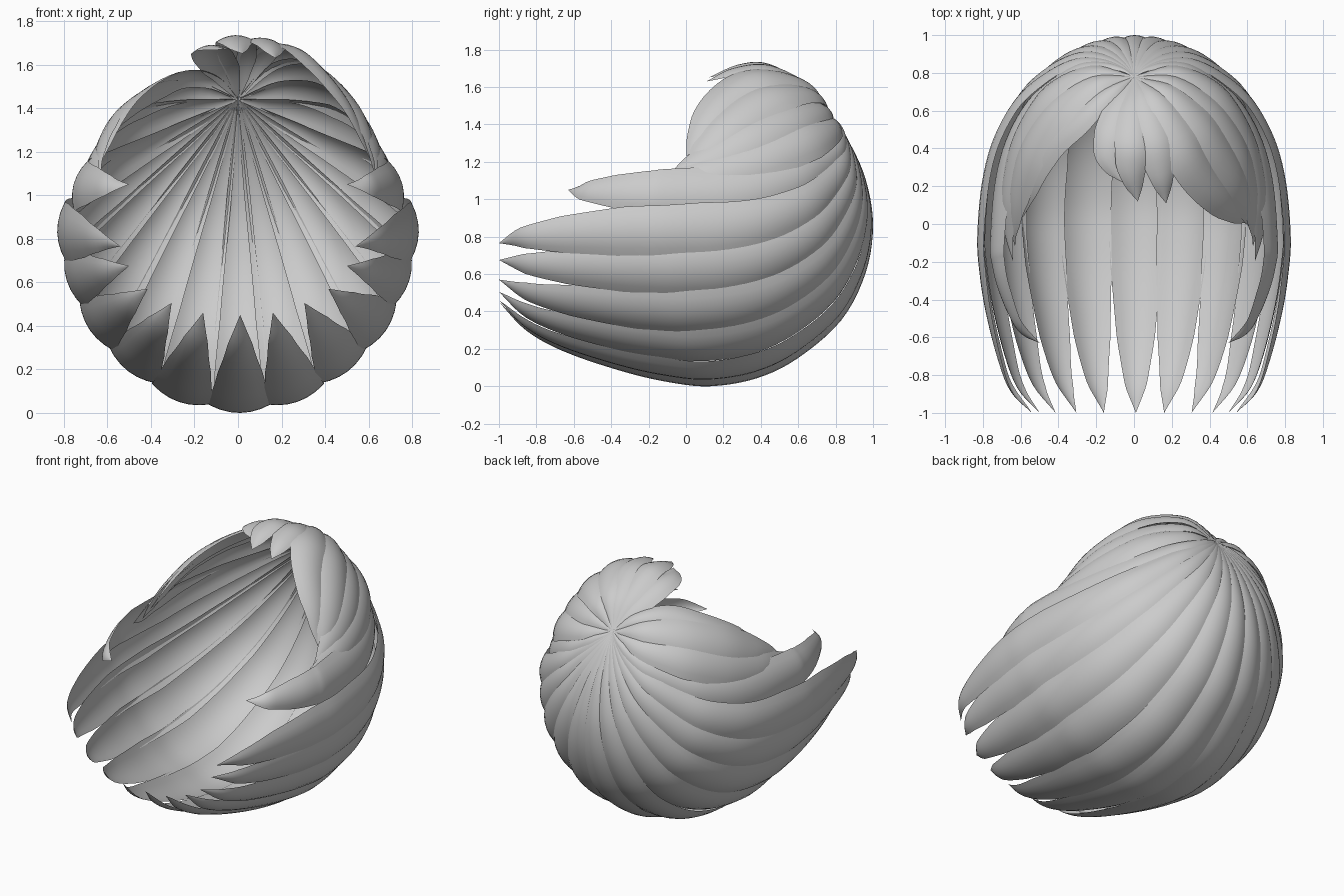
import bpy, math
from mathutils import Vector

if "Cube" in bpy.data.objects:
    bpy.data.objects.remove(bpy.data.objects["Cube"])

grey = bpy.data.materials.new("hair grey")
grey.diffuse_color = (0.6, 0.6, 0.6, 1)
grey.use_nodes = True
grey.node_tree.nodes["Principled BSDF"].inputs["Base Color"].default_value = grey.diffuse_color

CROWN = Vector((0, 0.78, 1.44))
ACROSS = (-1, -0.66, -0.33, 0, 0.33, 0.66, 1)   # points across a lock


def lookup(table, v):
    """Linear interpolation in a list of (key, value) pairs."""
    for (a, x), (b, y) in zip(table, table[1:]):
        if v <= b:
            return x + (y - x) * (v - a) / (b - a)
    return table[-1][1]


def smooth_path(pts, steps=5):
    """Catmull-Rom curve through the points."""
    p = [2 * pts[0] - pts[1]] + pts + [2 * pts[-1] - pts[-2]]
    out = []
    for i in range(1, len(p) - 2):
        for k in range(steps):
            t = k / steps
            out.append(0.5 * (2 * p[i] + (p[i + 1] - p[i - 1]) * t
                       + (2 * p[i - 1] - 5 * p[i] + 4 * p[i + 1] - p[i + 2]) * t * t
                       + (3 * p[i] - p[i - 1] - 3 * p[i + 1] + p[i + 2]) * t ** 3))
    return out + [pts[-1]]


LONG_WIDTH = [(0, .02), (.15, .36), (.35, .75), (.55, 1), (.72, .92), (.85, .68), (.94, .38), (1, 0)]
BANG_WIDTH = [(0, .04), (.15, .48), (.35, .92), (.55, 1), (.75, .88), (.9, .48), (1, 0)]


def lock(name, pts, width, widths, bulge=0.04):
    """Pointed sheet along a path, arched outwards across its width."""
    path = smooth_path([Vector(p) for p in pts])
    dist = [0]
    for a, b in zip(path, path[1:]):
        dist.append(dist[-1] + (b - a).length)
    verts, faces = [], []
    n = len(ACROSS)
    for i, p in enumerate(path):
        tangent = (path[min(i + 1, len(path) - 1)] - path[max(i - 1, 0)]).normalized()
        out = p - Vector((0, min(p.y, 0.15), 0.85))
        out = (out - tangent * out.dot(tangent)).normalized()
        side = tangent.cross(out)
        k = lookup(widths, dist[i] / dist[-1])
        for u in ACROSS:
            verts.append(p + side * (u * k * width) - out * (bulge * k * u * u))
    for i in range(len(path) - 1):
        for j in range(n - 1):
            a = i * n + j
            faces.append((a, a + 1, a + n + 1, a + n))
    mesh = bpy.data.meshes.new(name)
    mesh.from_pydata(verts, [], faces)
    mesh.materials.append(grey)
    mesh.shade_smooth()
    obj = bpy.data.objects.new(name, mesh)
    bpy.context.collection.objects.link(obj)


# Fraction from crown to widest point, depth on the bottom, depth on the side
BACK = [(.09, .87, .83), (.23, .96, .865), (.4, 1.0, .86), (.58, .96, .785),
        (.755, .83, .66), (.895, .6, .455), (.97, .38, .22), (1, .13, -.07)]
# Fraction of the way forward, fraction inward on the bottom, and on the side
FRONT = [(.2, .05, .04), (.42, .18, .15), (.69, .41, .37), (.87, .66, .6), (1, 1, 1)]


def long_lock(name, wide, tip, width):
    """Lock that runs round the back of the head and curls in at the front."""
    s = max(-0.2, (0.83 - wide[1]) / 0.83)
    pts = [CROWN]
    for f, yb, ys in BACK:
        pts.append(Vector((wide[0] * f, ys + (yb - ys) * s,
                           CROWN.z + (wide[1] - CROWN.z) * f)))
    m, t = pts[-1], Vector(tip)
    for h, gb, gs in FRONT:
        g = gs + (gb - gs) * s
        pts.append(Vector((m.x + (t.x - m.x) * g, m.y + (t.y - m.y) * h,
                           m.z + (t.z - m.z) * g)))
    lock(name, pts, width, LONG_WIDTH)


# Long locks: centre, then pairs going up the sides (widest point, tip, half width)
long_lock("long_lock_centre", (0.01, 0.0), (0.01, -1, 0.45), 0.148)
PAIRS = [((.27, .05), (.16, -1, .46), .15), ((.505, .192), (.305, -1, .505), .15),
         ((.68, .38), (.415, -1, .57), .148), ((.787, .61), (.5, -1, .675), .145),
         ((.83, .83), (.54, -1, .765), .145), ((.755, 1.05), (.5, -.63, 1.05), .135)]
# Side locks above the ears
TEMPLE = [[(.24, .81, 1.4), (.47, .68, 1.34), (.62, .44, 1.25), (.69, .16, 1.16),
           (.68, -.04, 1.11), (.64, -.2, 1.1)],
          [(.21, .75, 1.49), (.42, .6, 1.46), (.57, .38, 1.37), (.64, .16, 1.25),
           (.65, -.02, 1.15), (.63, -.12, 1.1)]]
for sx, label in ((1, "right"), (-1, "left")):
    for i, (wide, tip, width) in enumerate(PAIRS):
        long_lock(f"long_lock_{label}_{i + 1}", (wide[0] * sx, wide[1]),
                  (tip[0] * sx, tip[1], tip[2]), width)
    for i, pts in enumerate(TEMPLE):
        lock(f"temple_lock_{label}_{i + 1}",
             [CROWN] + [(x * sx, y, z) for x, y, z in pts], 0.13, BANG_WIDTH)

# Left fringe edge, swept to the side
lock("left_fringe", [CROWN, (-.12, .71, 1.53), (-.27, .59, 1.55), (-.46, .43, 1.46),
                     (-.58, .22, 1.33), (-.64, -.02, 1.13)], 0.105, BANG_WIDTH)

# Right fringe, swept over and down
lock("right_fringe_1", [CROWN, (.18, .7, 1.57), (.375, .49, 1.58), (.535, .27, 1.44),
                        (.615, .11, 1.27), (.635, -.03, 1.07)], 0.13, BANG_WIDTH)
lock("right_fringe_2", [CROWN, (.12, .66, 1.62), (.26, .41, 1.68), (.4, .22, 1.57),
                        (.53, .1, 1.39), (.61, .01, 1.16)], 0.125, BANG_WIDTH)

# Short tuft at the top
TUFT = [[(.06, .66, 1.61), (.12, .45, 1.715), (.15, .26, 1.7), (.17, .11, 1.63)],
        [(0, .64, 1.61), (-.01, .44, 1.725), (-.01, .28, 1.72), (.02, .12, 1.65)],
        [(-.06, .66, 1.57), (-.12, .5, 1.665), (-.13, .36, 1.69), (-.06, .22, 1.67)]]
for i, pts in enumerate(TUFT):
    lock(f"top_tuft_{i + 1}", [CROWN] + pts, 0.095, BANG_WIDTH, 0.03)
